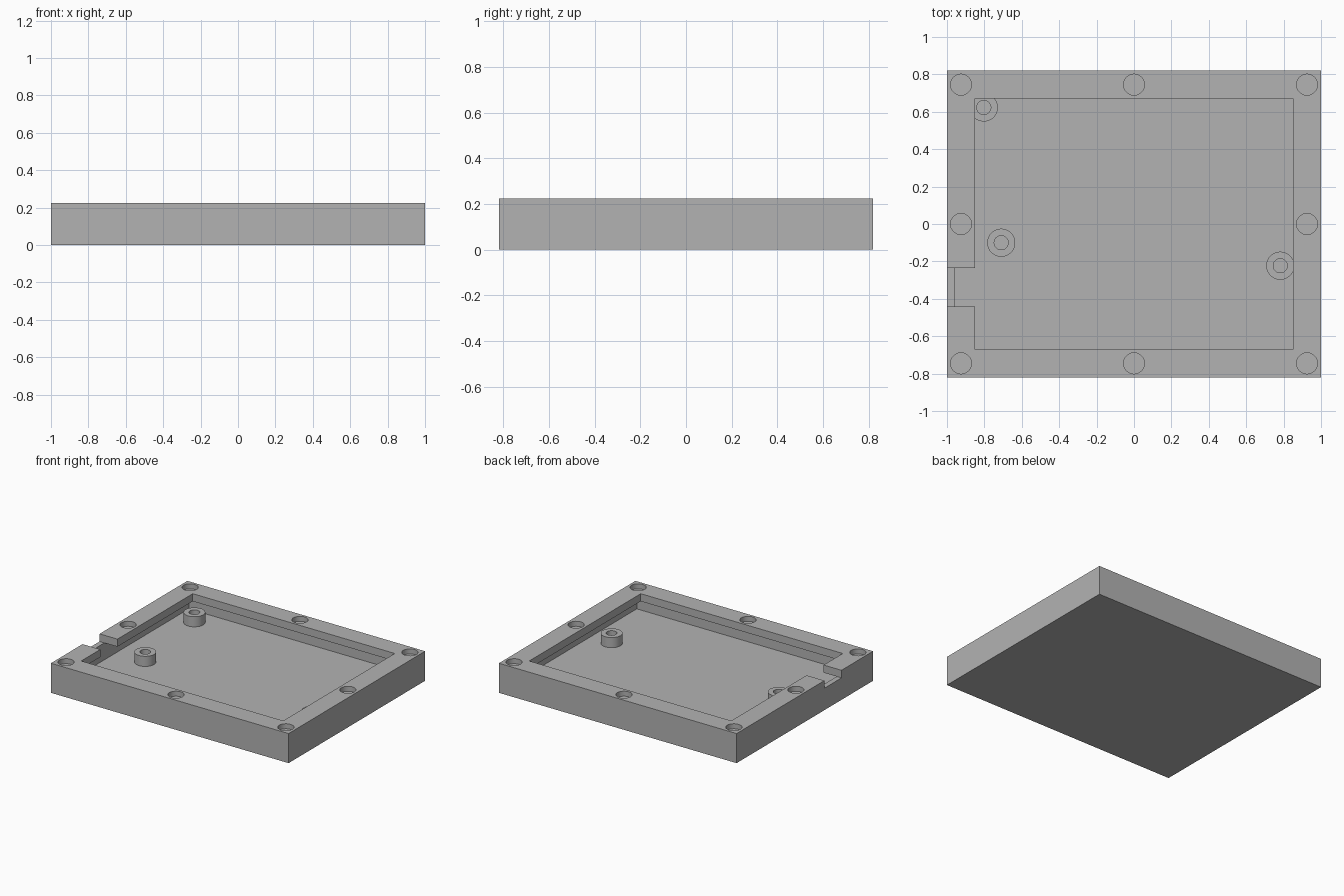
import bpy, bmesh, math
from mathutils import Matrix, Vector

if "Cube" in bpy.data.objects:
    bpy.data.objects.remove(bpy.data.objects["Cube"])

WIDTH, DEPTH, HEIGHT = 2.0, 1.64, 0.225
WALL, FLOOR, RIM = 0.04, 0.038, 0.15     # thin wall, floor thickness, rim width
LEDGE = 0.167                            # underside of the overhanging rim
ABOVE = 0.3                              # cutters reach past the top

grey = bpy.data.materials.new("mid_grey")
grey.use_nodes = True
colour = (0.45, 0.45, 0.45, 1)
grey.diffuse_color = colour
grey.node_tree.nodes["Principled BSDF"].inputs["Base Color"].default_value = colour


def finish(name, bm):
    mesh = bpy.data.meshes.new(name)
    bm.to_mesh(mesh)
    bm.free()
    mesh.materials.append(grey)
    obj = bpy.data.objects.new(name, mesh)
    bpy.context.scene.collection.objects.link(obj)
    return obj


def block(name, x0, x1, y0, y1, z0, z1):
    bm = bmesh.new()
    centre = Vector((x0 + x1, y0 + y1, z0 + z1)) / 2
    size = Matrix.Diagonal((x1 - x0, y1 - y0, z1 - z0, 1))
    bmesh.ops.create_cube(bm, size=1, matrix=Matrix.Translation(centre) @ size)
    return finish(name, bm)


def centred_block(name, inset, z0, z1):
    x, y = WIDTH / 2 - inset, DEPTH / 2 - inset
    return block(name, -x, x, -y, y, z0, z1)


def cylinders(name, spots, radius, z0, z1):
    bm = bmesh.new()
    for x, y in spots:
        bmesh.ops.create_cone(bm, cap_ends=True, segments=48, radius1=radius,
                              radius2=radius, depth=z1 - z0,
                              matrix=Matrix.Translation((x, y, (z0 + z1) / 2)))
    return finish(name, bm)


def cut(obj, cutters):
    for cutter in cutters:
        mod = obj.modifiers.new(cutter.name, 'BOOLEAN')
        mod.operation, mod.solver, mod.object = 'DIFFERENCE', 'EXACT', cutter
    # Bake the cuts and discard the helpers
    graph = bpy.context.evaluated_depsgraph_get()
    baked = bpy.data.meshes.new_from_object(obj.evaluated_get(graph))
    obj.modifiers.clear()
    obj.data = baked
    for cutter in cutters:
        bpy.data.objects.remove(cutter)


def smooth(obj):
    bpy.ops.object.select_all(action='DESELECT')
    obj.select_set(True)
    bpy.context.view_layer.objects.active = obj
    bpy.ops.object.shade_smooth_by_angle(angle=math.radians(30))


# Tray with an overhanging rim, cable notch and blind rim sockets
tray = centred_block("tray", 0, 0, HEIGHT)
hx, hy = WIDTH / 2 - RIM / 2, DEPTH / 2 - RIM / 2
sockets = [(x, y) for x in (-hx, 0, hx) for y in (-hy, 0, hy) if x or y]
cut(tray, [
    centred_block("chamber_cutter", WALL, FLOOR, LEDGE),
    centred_block("opening_cutter", RIM, 0.1, ABOVE),
    block("notch_cutter", -1.1, -0.8, -0.44, -0.235, LEDGE, ABOVE),
    cylinders("socket_cutter", sockets, 0.056, HEIGHT - 0.038, ABOVE),
])
smooth(tray)

# Hollow standoffs on the floor
spots = {"back_right_standoff": (-0.803, 0.623),
         "middle_right_standoff": (-0.71, -0.10),
         "left_standoff": (0.782, -0.223)}
for name, spot in spots.items():
    standoff = cylinders(name, [spot], 0.075, FLOOR - 0.01, 0.115)
    cut(standoff, [cylinders("bore_cutter", [spot], 0.0375, FLOOR, ABOVE)])
    smooth(standoff)
